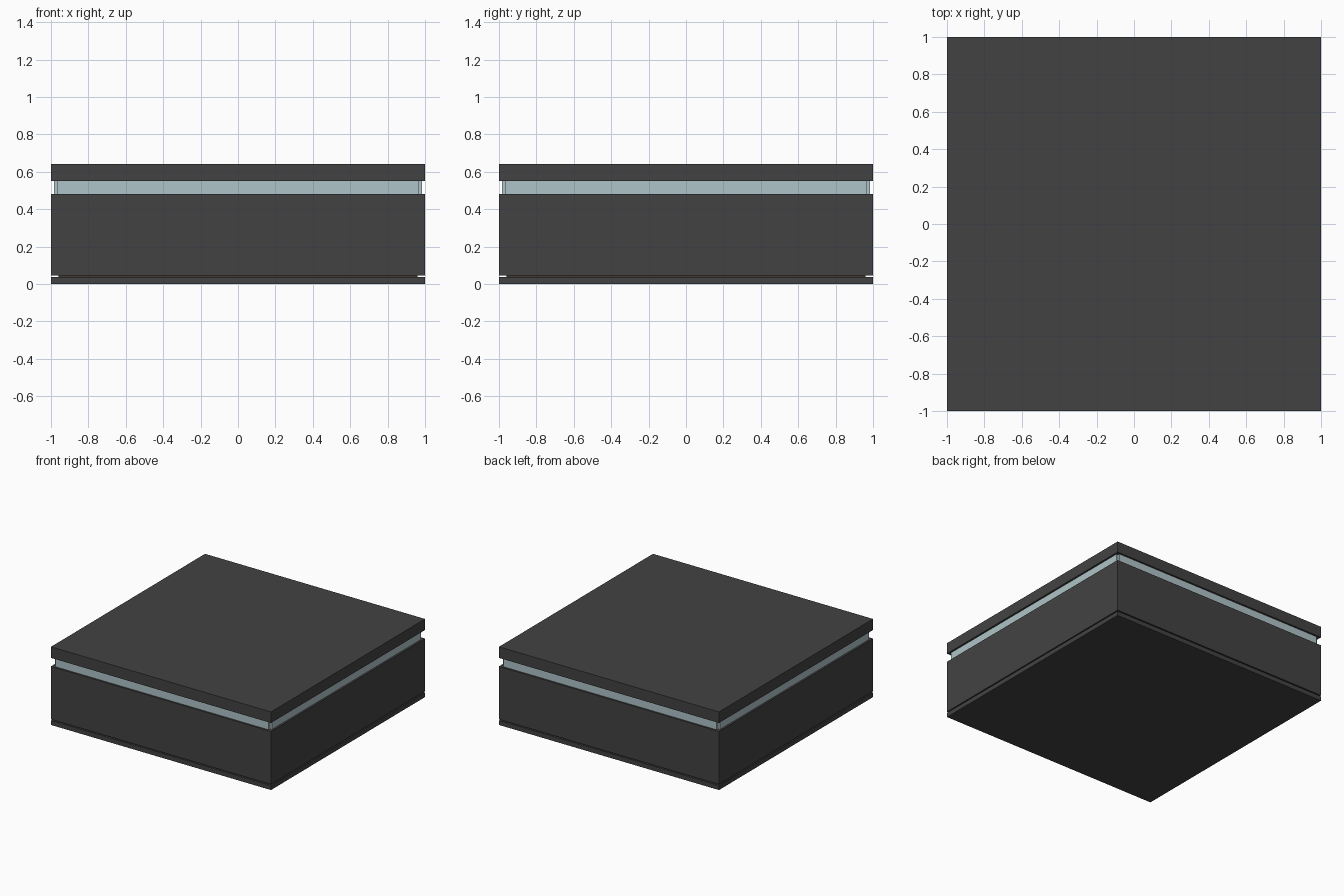
import bpy, bmesh
from mathutils import Matrix

if "Cube" in bpy.data.objects:
    bpy.data.objects.remove(bpy.data.objects["Cube"])


def material(name, rgb):
    m = bpy.data.materials.new(name)
    m.diffuse_color = (*rgb, 1.0)
    m.use_nodes = True
    m.node_tree.nodes["Principled BSDF"].inputs["Base Color"].default_value = m.diffuse_color
    return m


CHARCOAL = material("charcoal", (0.055, 0.055, 0.055))
GLASS = material("pale blue glass", (0.43, 0.55, 0.58))
BRONZE = material("dark bronze", (0.055, 0.042, 0.028))


def box(name, x, y, z, mat):
    """Box from (min, max) pairs on each axis."""
    bm = bmesh.new()
    size = [b - a for a, b in (x, y, z)]
    centre = [(a + b) / 2 for a, b in (x, y, z)]
    bmesh.ops.create_cube(bm, size=1, matrix=Matrix.Translation(centre) @ Matrix.Diagonal((*size, 1)))
    me = bpy.data.meshes.new(name)
    bm.to_mesh(me)
    bm.free()
    me.materials.append(mat)
    ob = bpy.data.objects.new(name, me)
    bpy.context.collection.objects.link(ob)
    return ob


def slab(name, half, z0, z1, mat):
    return box(name, (-half, half), (-half, half), (z0, z1), mat)


# Stacked square layers: plinth, recessed seam, body, lid and roof cap
slab("plinth", 1.0, 0.0, 0.037, CHARCOAL)
slab("recessed_seam", 0.96, 0.037, 0.046, BRONZE)
slab("body", 1.0, 0.046, 0.481, CHARCOAL)
slab("lid", 1.0, 0.551, 0.627, CHARCOAL)
slab("roof_cap", 1.0, 0.627, 0.642, CHARCOAL)

# Window strips, one per side, stopping short to leave notched corners
OUT, IN = 0.985, 0.968
for name, s in (("front", -1), ("back", 1)):
    depth = tuple(sorted((s * IN, s * OUT)))
    box(name + "_window", (-IN, IN), depth, (0.481, 0.551), GLASS)
for name, s in (("left", -1), ("right", 1)):
    depth = tuple(sorted((s * IN, s * OUT)))
    box(name + "_window", depth, (-IN, IN), (0.481, 0.551), GLASS)
